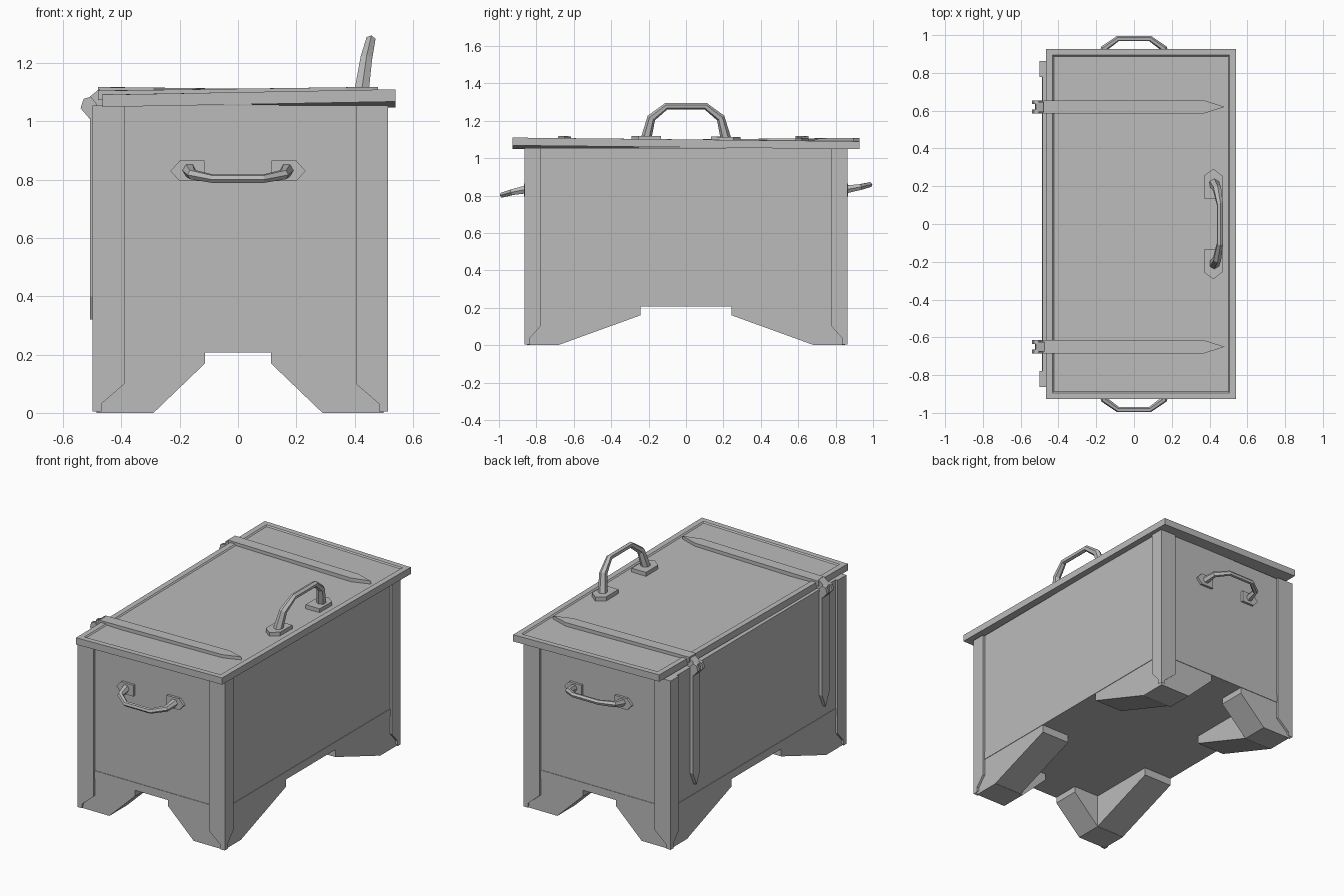
import bpy
import bmesh
from mathutils import Vector

if "Cube" in bpy.data.objects:
    bpy.data.objects.remove(bpy.data.objects["Cube"], do_unlink=True)

grey = bpy.data.materials.new("plain grey")
grey.use_nodes = True
grey.diffuse_color = (0.5, 0.5, 0.5, 1)
grey.node_tree.nodes["Principled BSDF"].inputs["Base Color"].default_value = grey.diffuse_color

# Main dimensions
LEFT, RIGHT, END = -0.485, 0.5, 0.85
SKIN = 0.014
FLOOR, RIM = 0.21, 1.055


def finish(name, bm, warp=None):
    if warp:
        for v in bm.verts:
            v.co.z += warp(v.co.x, v.co.y)
    bmesh.ops.recalc_face_normals(bm, faces=bm.faces)
    mesh = bpy.data.meshes.new(name)
    bm.to_mesh(mesh)
    bm.free()
    mesh.materials.append(grey)
    obj = bpy.data.objects.new(name, mesh)
    bpy.context.collection.objects.link(obj)
    return obj


def prism(name, outline, axis, start, end, warp=None):
    """Extrude a flat outline along the given axis."""
    def place(p, t):
        return {"x": (t, *p), "y": (p[0], t, p[1]), "z": (*p, t)}[axis]
    bm = bmesh.new()
    low = [bm.verts.new(place(p, start)) for p in outline]
    high = [bm.verts.new(place(p, end)) for p in outline]
    bm.faces.new(low)
    bm.faces.new(high)
    for i in range(len(low)):
        j = (i + 1) % len(low)
        bm.faces.new((low[i], low[j], high[j], high[i]))
    return finish(name, bm, warp)


def rect(a, b, c, d):
    return [(a, c), (b, c), (b, d), (a, d)]


def bar(name, points, radii):
    """Faceted round bar following a path."""
    curve = bpy.data.curves.new(name, "CURVE")
    curve.dimensions = "3D"
    curve.bevel_depth = 1
    curve.bevel_resolution = 1
    curve.use_fill_caps = True
    spline = curve.splines.new("POLY")
    spline.points.add(len(points) - 1)
    for p, co, r in zip(spline.points, points, radii):
        p.co = (*co, 1)
        p.radius = r
    temp = bpy.data.objects.new(name + "_path", curve)
    bpy.context.collection.objects.link(temp)
    graph = bpy.context.evaluated_depsgraph_get()
    mesh = bpy.data.meshes.new_from_object(temp.evaluated_get(graph))
    bpy.data.objects.remove(temp, do_unlink=True)
    bm = bmesh.new()
    bm.from_mesh(mesh)
    bpy.data.meshes.remove(mesh)
    for f in bm.faces:
        f.smooth = False
    finish(name, bm)


def lid_top(x, y):
    """The lid is slightly twisted."""
    return 1.1 - 0.02 * x * y


# Box body and base band
prism("body", rect(LEFT, RIGHT, -END, END), "z", FLOOR, RIM)
prism("base_band", rect(LEFT - 0.003, RIGHT + 0.003, -END - 0.003, END + 0.003),
      "z", FLOOR - 0.002, 0.256)

# Corner posts with pointed ends, and bracket feet
for sx, side in ((-1, LEFT), (1, RIGHT)):
    for sy in (-1, 1):
        tag = ("right" if sx < 0 else "left") + ("_front" if sy < 0 else "_back")
        ox, oy = side + sx * SKIN, sy * (END + SKIN)
        ix, iy = ox - sx * 0.11, oy - sy * 0.085
        prism("post_end_" + tag, [(ox, RIM), (ix, RIM), (ix, 0.1), (ox, 0.005)],
              "y", oy, oy - sy * 0.03)
        prism("post_side_" + tag, [(oy, RIM), (iy, RIM), (iy, 0.1), (oy, 0.005)],
              "x", ox, ox - sx * 0.03)
        fx, fy = side, sy * END
        prism("foot_end_" + tag,
              [(fx, FLOOR), (fx, 0), (sx * 0.29, 0), (sx * 0.113, 0.17), (sx * 0.113, FLOOR)],
              "y", fy, fy - sy * 0.17)
        prism("foot_side_" + tag,
              [(fy, FLOOR), (fy, 0), (sy * 0.685, 0), (sy * 0.243, 0.16), (sy * 0.243, FLOOR)],
              "x", fx, fx - sx * 0.195)

# Lid with a shallow recessed panel
bm = bmesh.new()
bmesh.ops.create_cube(bm, size=1)
for v in bm.verts:
    v.co = Vector((0.0375 + v.co.x * 1.005, v.co.y * 1.855, (v.co.z - 0.5) * 0.042))
top = max(bm.faces, key=lambda f: f.calc_center_median().z)
bmesh.ops.inset_region(bm, faces=[top], thickness=0.048)
bmesh.ops.inset_region(bm, faces=[top], thickness=0.01, depth=-0.007)
finish("lid", bm, lid_top)

# Hinges with pointed straps over the lid and down the side
for tag, y in (("front", -0.65), ("back", 0.62)):
    w = 0.035
    prism("lid_strap_" + tag,
          [(-0.48, y - w), (0.37, y - w), (0.48, y), (0.37, y + w), (-0.48, y + w)],
          "z", -0.02, 0.012, lid_top)
    prism("side_strap_" + tag,
          [(y - w, 1.04), (y - w, 0.4), (y, 0.32), (y + w, 0.4), (y + w, 1.04)],
          "x", LEFT + 0.01, -0.507)
    prism("hinge_leaf_" + tag,
          [(-0.525, 1.03), (-0.52, 1.075), (-0.475, 1.112), (-0.46, 1.06), (-0.5, 1.0)],
          "y", y - 0.026, y + 0.026)
    for s in (-1, 1):
        c = y + s * 0.025
        prism("hinge_knuckle_" + tag,
              [(-0.54, 1.045), (-0.53, 1.077), (-0.505, 1.085),
               (-0.485, 1.06), (-0.49, 1.03), (-0.51, 1.01)],
              "y", c - 0.01, c + 0.01)

# Carrying handles on both ends
for tag, sy, tilt in (("front", -1, -0.03), ("back", 1, 0.025)):
    half = [(0.168, 0.855, 0), (0.158, 0.93, 0.5), (0.085, 0.982, 1)]
    path = [(-x, sy * y, 0.833 + tilt * t) for x, y, t in half]
    path += [(-x, y, z) for x, y, z in reversed(path)]
    bar("carry_handle_" + tag, path, [0.024, 0.018, 0.015, 0.015, 0.018, 0.024])
    for s in (-1, 1):
        prism("carry_plate_" + tag,
              [(s * 0.115, 0.795), (s * 0.2, 0.795), (s * 0.232, 0.83),
               (s * 0.2, 0.865), (s * 0.115, 0.865)],
              "y", sy * (END - 0.01), sy * (END + 0.015))

# Lifting handle on the lid
path = [(0.422, -0.217, 1.09), (0.44, -0.185, 1.215), (0.455, -0.105, 1.278)]
path += [(x, -y, z) for x, y, z in reversed(path)]
bar("lid_handle", path, [0.029, 0.023, 0.018, 0.018, 0.023, 0.029])
for s in (-1, 1):
    prism("lid_handle_plate",
          [(0.37, s * 0.135), (0.37, s * 0.255), (0.42, s * 0.292),
           (0.468, s * 0.255), (0.468, s * 0.135)],
          "z", -0.02, 0.016, lid_top)
